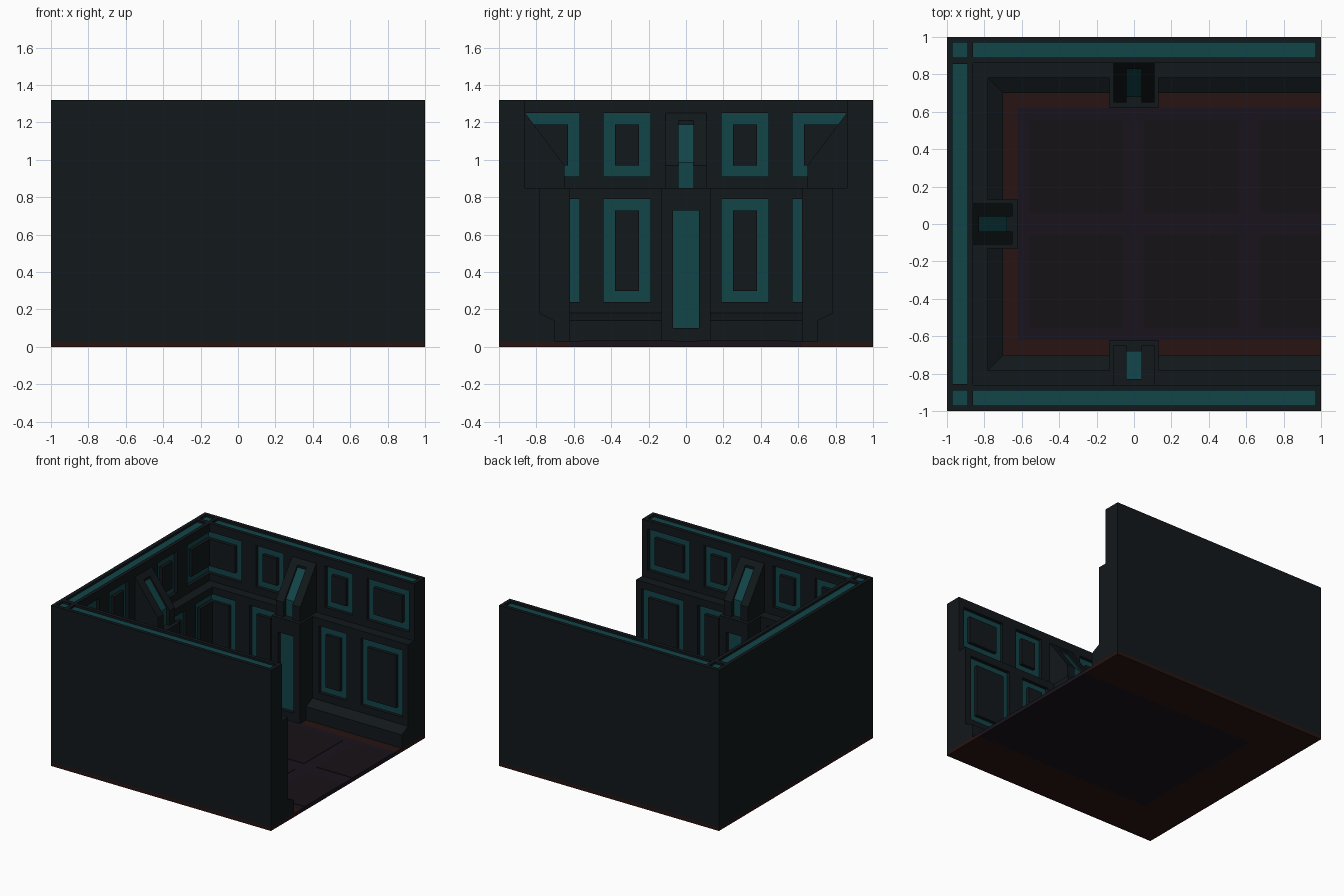
import bpy, bmesh, math
from mathutils import Matrix

if "Cube" in bpy.data.objects:
    bpy.data.objects.remove(bpy.data.objects["Cube"])


def material(name, rgb):
    m = bpy.data.materials.new(name)
    m.diffuse_color = (*rgb, 1)
    m.use_nodes = True
    m.node_tree.nodes["Principled BSDF"].inputs["Base Color"].default_value = m.diffuse_color
    return m


DARK = material("dark_metal", (0.006, 0.009, 0.011))
TEAL = material("teal_glow", (0.006, 0.058, 0.065))
RUST = material("rust_floor", (0.020, 0.007, 0.006))
PLUM = material("plum_floor", (0.010, 0.006, 0.012))
TILE = material("tile_floor", (0.008, 0.006, 0.008))
FLOOR, TOP, DEPTH = 0.03, 1.32, 0.03


def finish(name, bm, mat, rot=0):
    bmesh.ops.recalc_face_normals(bm, faces=bm.faces)
    bm.transform(Matrix.Rotation(rot, 4, 'Z'))
    me = bpy.data.meshes.new(name)
    bm.to_mesh(me)
    bm.free()
    me.materials.append(mat)
    ob = bpy.data.objects.new(name, me)
    bpy.context.collection.objects.link(ob)
    return ob


def boxes(name, items, mat, rot=0):
    """Each item is (x0, x1, y0, y1, z0, z1)."""
    bm = bmesh.new()
    for x0, x1, y0, y1, z0, z1 in items:
        m = Matrix.Translation(((x0 + x1) / 2, (y0 + y1) / 2, (z0 + z1) / 2))
        m = m @ Matrix.Diagonal((x1 - x0, y1 - y0, z1 - z0, 1))
        bmesh.ops.create_cube(bm, size=1, matrix=m)
    return finish(name, bm, mat, rot)


def prisms(name, profile, spans, mat, rot=0):
    """Extrude a (y, z) profile along x over each span."""
    bm = bmesh.new()
    for x0, x1 in spans:
        f = bm.faces.new([bm.verts.new((x0, y, z)) for y, z in profile])
        ext = bmesh.ops.extrude_face_region(bm, geom=[f])
        vs = [v for v in ext["geom"] if isinstance(v, bmesh.types.BMVert)]
        bmesh.ops.translate(bm, verts=vs, vec=(x1 - x0, 0, 0))
    return finish(name, bm, mat, rot)


def cut(target, cutter):
    mod = target.modifiers.new("recess", 'BOOLEAN')
    mod.operation, mod.solver, mod.object = 'DIFFERENCE', 'EXACT', cutter
    bpy.context.view_layer.objects.active = target
    bpy.ops.object.modifier_apply(modifier=mod.name)
    bpy.data.objects.remove(cutter)


# Walls: one stepped profile swept round three sides with mitred corners
profile = [(1, FLOOR), (0.70, FLOOR), (0.70, 0.14), (0.78, 0.18),
           (0.78, 0.85), (0.86, 0.85), (0.86, TOP), (1, TOP)]
bm = bmesh.new()
rings = [[bm.verts.new(p) for p in ((1, -d, z), (-d, -d, z), (-d, d, z), (1, d, z))]
         for d, z in profile]
n = len(rings)
for i in range(n):
    a, b = rings[i], rings[(i + 1) % n]
    for k in range(3):
        bm.faces.new((a[k], a[k + 1], b[k + 1], b[k]))
bm.faces.new([r[0] for r in rings])
bm.faces.new([r[3] for r in rings])
walls = finish("walls", bm, DARK)

# Everything on a wall is laid out for the +y wall, then turned to each side
rows = [(0.78, 0.24, 0.79), (0.86, 0.91, 1.25)]      # wall face, bottom, top
columns = [(0.19, 0.44), (0.57, 0.95)]
B = 0.06                                             # glowing border width
for label, rot, open_sign in (("left", 0, 1), ("back", math.pi / 2, 0),
                              ("right", math.pi, -1)):
    holes, glow, centres = [], [], []
    for face, z0, z1 in rows:
        for a, b in columns:
            for s in (-1, 1):
                limit = 2 if s == open_sign else face + DEPTH

                def span(u0, u1):
                    return sorted((s * u0, s * min(u1, limit)))
                back = face + DEPTH
                holes.append((*span(a, b), face - 0.05, back, z0, z1))
                glow.append((*span(a, b), back - 0.002, back + 0.005, z0, z1))
                centres.append((*span(a + B, b - B), face, back + 0.01, z0 + B, z1 - B))
    cut(walls, boxes("panel_cutter", holes, DARK, rot))
    boxes(label + "_panel_glow", glow, TEAL, rot)
    boxes(label + "_panel_centres", centres, DARK, rot)

    # Pillar: framed lower block with a sunken light
    boxes(label + "_pillar_base", [
        (-0.13, -0.07, 0.62, 0.80, FLOOR, 0.85),
        (0.07, 0.13, 0.62, 0.80, FLOOR, 0.85),
        (-0.07, 0.07, 0.62, 0.80, FLOOR, 0.10),
        (-0.07, 0.07, 0.62, 0.80, 0.73, 0.85)], DARK, rot)
    boxes(label + "_pillar_light", [(-0.07, 0.07, 0.65, 0.79, 0.10, 0.73)], TEAL, rot)
    boxes(label + "_pillar_foot", [(-0.11, 0.11, 0.64, 0.87, 0.84, 0.85)], DARK, rot)

    # Sloping brace above it, slotted down the middle
    prisms(label + "_brace", [(0.87, 0.84), (0.65, 0.84), (0.65, 0.97),
                              (0.86, 1.25), (0.87, 1.25)],
           [(-0.11, -0.04), (0.04, 0.11)], DARK, rot)
    prisms(label + "_brace_light", [(0.84, 0.84), (0.68, 0.84), (0.68, 0.985),
                                    (0.83, 1.19), (0.84, 1.19)],
           [(-0.04, 0.04)], TEAL, rot)
    prisms(label + "_brace_cap", [(0.87, 1.15), (0.83, 1.15), (0.83, 1.21),
                                  (0.86, 1.25), (0.87, 1.25)],
           [(-0.04, 0.04)], DARK, rot)

# Light strips sunk into the wall tops
strips = [(-0.97, -0.89, -0.855, 0.855)]
for y0, y1 in ((-0.97, -0.89), (0.89, 0.97)):
    strips += [(-0.86, 0.97, y0, y1), (-0.97, -0.89, y0, y1)]
cut(walls, boxes("strip_cutter", [(*r, TOP - 0.02, TOP + 0.05) for r in strips], DARK))
boxes("top_light_strips", [(*r, TOP - 0.025, TOP - 0.018) for r in strips], TEAL)

# Floor: rust border, plum plate and dark tiles
boxes("floor_border", [(-1, -0.62, -1, 1, 0, FLOOR),
                       (-0.62, 1, -1, -0.62, 0, FLOOR),
                       (-0.62, 1, 0.62, 1, 0, FLOOR)], RUST)
boxes("floor_plate", [(-0.62, 1, -0.62, 0.62, 0, FLOOR)], PLUM)
boxes("floor_tiles", [(x0, x1, y0, y1, FLOOR - 0.01, FLOOR + 0.003)
                      for x0, x1 in ((-0.56, -0.06), (0.05, 0.56), (0.67, 1))
                      for y0, y1 in ((-0.56, -0.06), (0.06, 0.56))], TILE)
